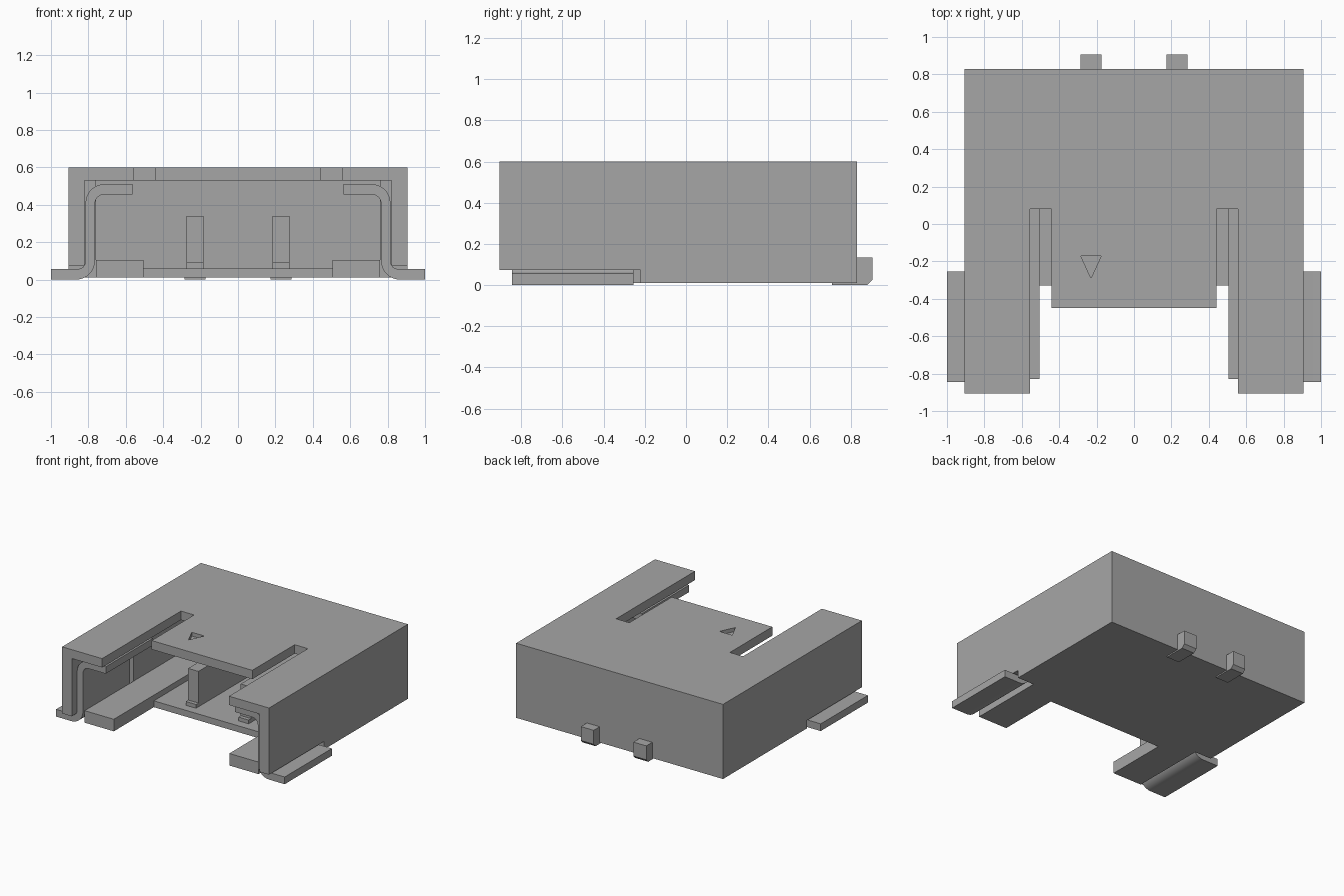
import bpy, bmesh
from math import sin, cos, radians

cube = bpy.data.objects.get("Cube")
if cube:
    bpy.data.objects.remove(cube, do_unlink=True)

grey = bpy.data.materials.new("mid grey")
grey.use_nodes = True
colour = (0.38, 0.38, 0.38, 1)
grey.diffuse_color = colour
grey.node_tree.nodes["Principled BSDF"].inputs["Base Color"].default_value = colour


def prism(name, points, axis, lo, hi):
    """Extrude an outline: (x, y) along z, (x, z) along y or (y, z) along x."""
    place = {"x": lambda p, d: (d, p[0], p[1]),
             "y": lambda p, d: (p[0], d, p[1]),
             "z": lambda p, d: (p[0], p[1], d)}[axis]
    bm = bmesh.new()
    a = [bm.verts.new(place(p, lo)) for p in points]
    b = [bm.verts.new(place(p, hi)) for p in points]
    n = len(points)
    bm.faces.new(a)
    bm.faces.new(b[::-1])
    for i in range(n):
        j = (i + 1) % n
        bm.faces.new((a[i], b[i], b[j], a[j]))
    bmesh.ops.recalc_face_normals(bm, faces=bm.faces[:])
    mesh = bpy.data.meshes.new(name)
    bm.to_mesh(mesh)
    bm.free()
    mesh.materials.append(grey)
    ob = bpy.data.objects.new(name, mesh)
    bpy.context.collection.objects.link(ob)
    return ob


def box(name, x0, x1, y0, y1, z0, z1):
    return prism(name, [(x0, y0), (x1, y0), (x1, y1), (x0, y1)], "z", z0, z1)


def arc(cx, cz, r, start, end, steps=8):
    angles = [radians(start + (end - start) * i / steps) for i in range(steps + 1)]
    return [(cx + r * cos(t), cz + r * sin(t)) for t in angles]


# Housing block and the shapes cut out of it
housing = box("housing", -0.905, 0.905, -0.905, 0.83, 0.01, 0.6)
cutters = [
    box("cavity_low", -0.505, 0.505, -1, 0.6, 0.06, 0.53),
    box("cavity_high", -0.76, 0.76, -1, 0.6, 0.105, 0.53),
    box("floor_notch", -0.505, 0.505, -1, -0.33, -0.1, 0.3),
    box("rail_front", -0.82, 0.82, -1, -0.83, -0.1, 0.53),
    box("roof_notch", -0.555, 0.555, -1, -0.45, 0.4, 0.7),
    prism("arrow_mark", [(-0.285, -0.17), (-0.175, -0.17), (-0.23, -0.29)],
          "z", 0.57, 0.7),
]
for s in (-1, 1):
    cutters += [
        box("roof_slot", *sorted((s * 0.44, s * 0.555)), -0.6, 0.08, 0.4, 0.7),
        box("clip_pocket", *sorted((s * 0.76, s * 0.82)), -1, -0.22, -0.1, 0.53),
        box("foot_gap", *sorted((s * 0.76, s * 1.0)), -1, -0.22, -0.1, 0.073),
    ]
for cutter in cutters:
    cutter.hide_render = True
    mod = housing.modifiers.new(cutter.name, "BOOLEAN")
    mod.operation = "DIFFERENCE"
    mod.solver = "EXACT"
    mod.object = cutter
bpy.context.view_layer.update()
cut = bpy.data.meshes.new_from_object(
    housing.evaluated_get(bpy.context.evaluated_depsgraph_get()))
housing.modifiers.clear()
housing.data = cut
for cutter in cutters:
    bpy.data.objects.remove(cutter, do_unlink=True)

# Bent side clips: foot, lower bend, upright, upper bend, top flange
clip = ([(1.0, 0.0)] + arc(0.865, 0.1, 0.1, 270, 180)
        + arc(0.865, 0.41, 0.1, 180, 180, 1)[:1])
outer = [(1.0, 0.057)] + arc(0.855, 0.097, 0.04, 270, 180) \
    + arc(0.715, 0.41, 0.1, 0, 90) + [(0.565, 0.51)]
inner = [(0.565, 0.455)] + arc(0.715, 0.405, 0.05, 90, 0) + clip[-2:0:-1]
clip_outline = outer + inner + [(1.0, 0.0)]
for side, s in (("left", 1), ("right", -1)):
    ob = prism(side + "_clip", [(s * x, z) for x, z in clip_outline],
               "y", -0.845, -0.255)
    bpy.ops.object.select_all(action="DESELECT")
    ob.select_set(True)
    bpy.context.view_layer.objects.active = ob
    bpy.ops.object.shade_smooth_by_angle(angle=radians(30))

# Contact blades, their front lips and the solder tails at the back
tail = [(0.71, 0.0), (0.88, 0.0), (0.905, 0.025), (0.905, 0.135), (0.71, 0.135)]
for side, x in (("left", 0.23), ("right", -0.23)):
    box(side + "_contact", x - 0.045, x + 0.045, -0.23, 0.62, 0.05, 0.34)
    box(side + "_contact_lip", x - 0.045, x + 0.045, -0.26, -0.2, 0.05, 0.09)
    prism(side + "_solder_tail", tail, "x", x - 0.056, x + 0.056)
